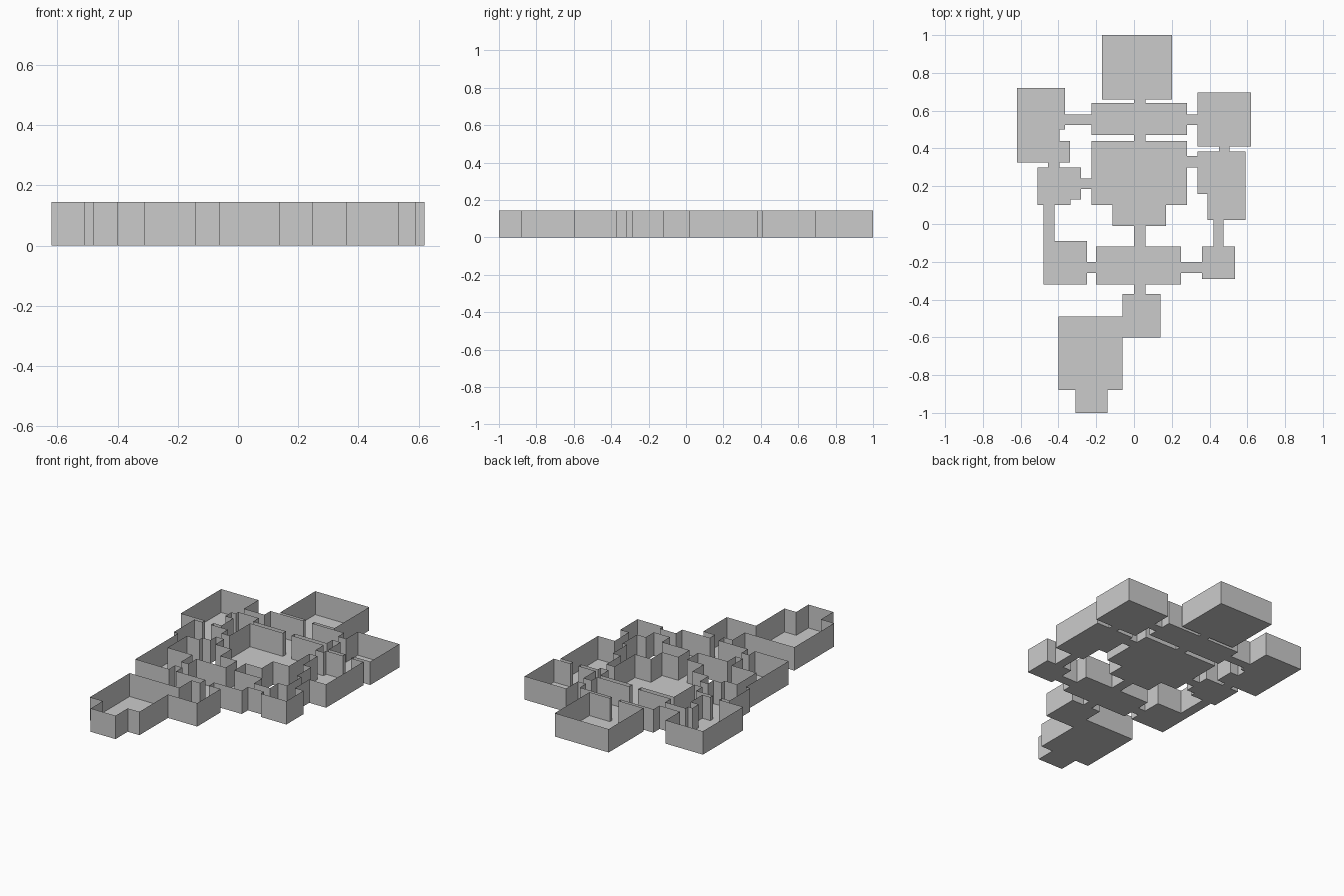
import bpy, bmesh, math

WALL_HEIGHT = 0.145

# Floor areas as (x0, x1, y0, y1)
rooms = [
    (-0.17, 0.20, 0.66, 1.00),      # north room
    (-0.225, 0.28, 0.47, 0.64),     # north hall
    (-0.225, 0.28, 0.10, 0.44),     # central room
    (-0.115, 0.17, -0.01, 0.10),    # central alcove
    (-0.62, -0.395, 0.325, 0.72),   # north-west room
    (-0.395, -0.365, 0.50, 0.72),
    (-0.395, -0.34, 0.325, 0.44),
    (-0.51, -0.335, 0.10, 0.30),    # west room
    (-0.335, -0.28, 0.13, 0.30),
    (-0.48, -0.25, -0.32, -0.09),   # south-west room
    (-0.20, 0.25, -0.32, -0.12),    # south hall
    (0.36, 0.535, -0.29, -0.12),    # south-east room
    (0.335, 0.59, 0.16, 0.385),     # east room
    (0.39, 0.59, 0.02, 0.16),
    (0.335, 0.62, 0.41, 0.695),     # north-east room
    (-0.06, 0.14, -0.60, -0.37),    # antechamber
    (-0.40, -0.06, -0.88, -0.49),   # entrance room
    (-0.31, -0.14, -1.00, -0.88),   # entrance porch
]
corridors = [
    (0.00, 0.06, 0.64, 0.66), (0.00, 0.06, 0.44, 0.47),
    (0.00, 0.06, -0.12, -0.01), (0.00, 0.06, -0.37, -0.32),
    (-0.365, -0.225, 0.525, 0.58), (0.28, 0.335, 0.525, 0.58),
    (-0.28, -0.225, 0.185, 0.24), (0.28, 0.335, 0.30, 0.36),
    (-0.25, -0.20, -0.26, -0.20), (0.25, 0.36, -0.26, -0.20),
    (-0.455, -0.395, 0.30, 0.325), (-0.48, -0.42, -0.09, 0.10),
    (0.45, 0.505, 0.385, 0.41), (0.42, 0.475, -0.12, 0.02),
]
areas = rooms + corridors


def plan_mesh():
    """Union of all floor rectangles as a grid of welded quads."""
    bm = bmesh.new()
    xs = sorted({v for a in areas for v in a[:2]})
    ys = sorted({v for a in areas for v in a[2:]})
    for x0, x1 in zip(xs, xs[1:]):
        for y0, y1 in zip(ys, ys[1:]):
            cx, cy = (x0 + x1) / 2, (y0 + y1) / 2
            if any(a[0] < cx < a[1] and a[2] < cy < a[3] for a in areas):
                bm.faces.new([bm.verts.new((x, y, 0)) for x, y in
                              ((x0, y0), (x1, y0), (x1, y1), (x0, y1))])
    bmesh.ops.remove_doubles(bm, verts=bm.verts[:], dist=1e-5)
    return bm


def finish(bm, name):
    bmesh.ops.dissolve_limit(bm, angle_limit=math.radians(1),
                             verts=bm.verts[:], edges=bm.edges[:])
    mesh = bpy.data.meshes.new(name)
    bm.to_mesh(mesh)
    bm.free()
    obj = bpy.data.objects.new(name, mesh)
    bpy.context.collection.objects.link(obj)
    return obj


# Floor of all rooms and corridors
finish(plan_mesh(), "floor")

# Thin walls raised from the outline of the plan
bm = plan_mesh()
floor_faces = bm.faces[:]
outline = [e for e in bm.edges if e.is_boundary]
raised = bmesh.ops.extrude_edge_only(bm, edges=outline)["geom"]
bmesh.ops.translate(bm, vec=(0, 0, WALL_HEIGHT),
                    verts=[g for g in raised if isinstance(g, bmesh.types.BMVert)])
bmesh.ops.delete(bm, geom=floor_faces, context='FACES')
finish(bm, "walls")
